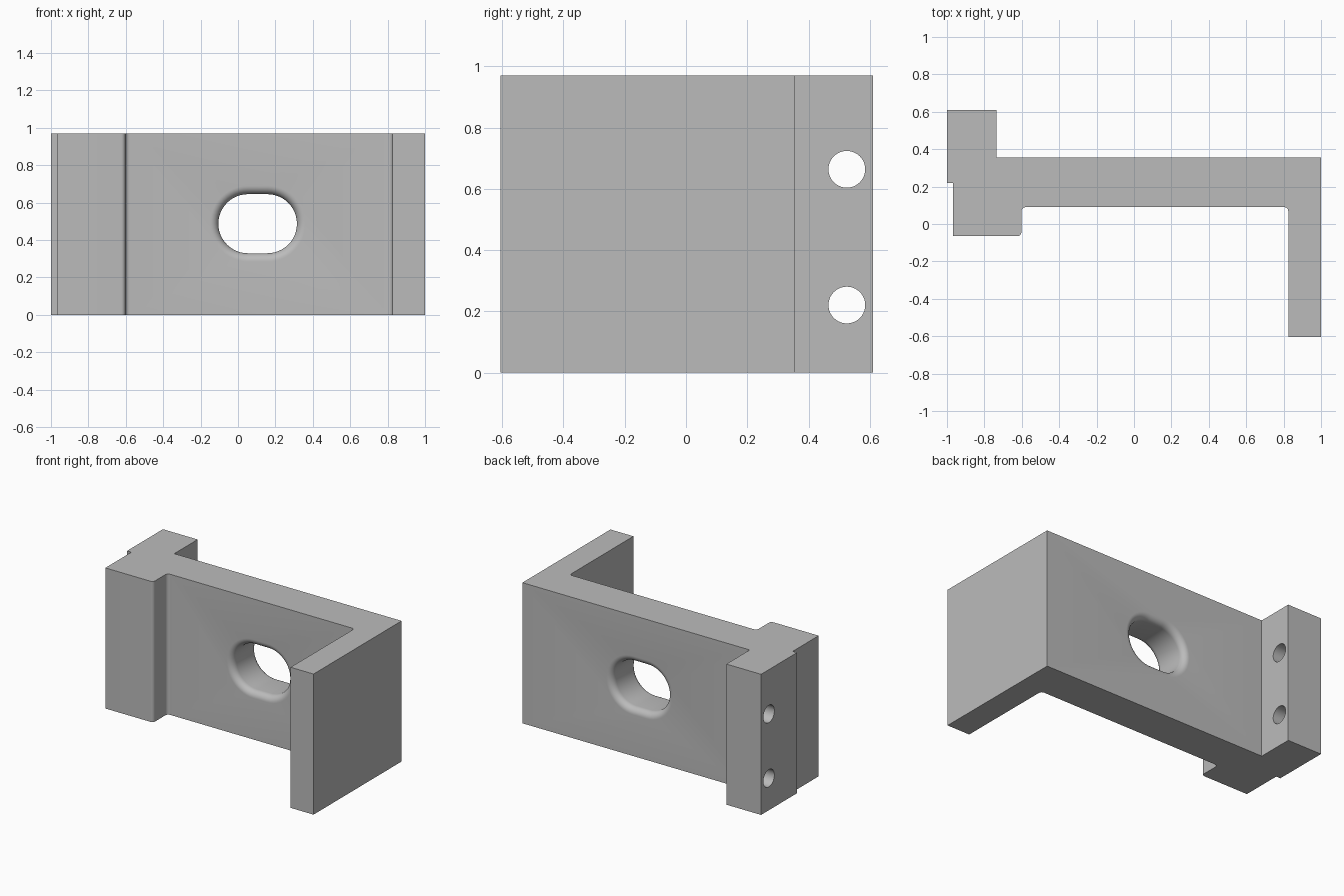
import bpy, bmesh, math
from mathutils import Vector

cube = bpy.data.objects.get("Cube")
if cube:
    bpy.data.objects.remove(cube)

HEIGHT = 0.97
WEB_FRONT, WEB_BACK = 0.09, 0.355

grey = bpy.data.materials.new("machined_grey")
grey.use_nodes = True
COLOUR = (0.5, 0.5, 0.5, 1)
grey.diffuse_color = COLOUR
grey.node_tree.nodes["Principled BSDF"].inputs["Base Color"].default_value = COLOUR


def add_object(name, bm):
    bmesh.ops.recalc_face_normals(bm, faces=bm.faces)
    mesh = bpy.data.meshes.new(name)
    bm.to_mesh(mesh)
    bm.free()
    mesh.materials.append(grey)
    obj = bpy.data.objects.new(name, mesh)
    bpy.context.collection.objects.link(obj)
    return obj


def loft(name, rings):
    """Skin a list of closed rings and cap both ends."""
    bm = bmesh.new()
    loops = [[bm.verts.new(p) for p in ring] for ring in rings]
    n = len(loops[0])
    for a, b in zip(loops, loops[1:]):
        for i in range(n):
            j = (i + 1) % n
            bm.faces.new((a[i], a[j], b[j], b[i]))
    bm.faces.new(loops[0])
    bm.faces.new(loops[-1])
    return add_object(name, bm)


def rounded(corners, steps=6):
    """Replace each (x, y, radius) right-angle corner by an arc."""
    out = []
    for i, (x, y, r) in enumerate(corners):
        p = Vector((x, y))
        if not r:
            out.append(p)
            continue
        u = (Vector(corners[i - 1][:2]) - p).normalized()
        v = (Vector(corners[(i + 1) % len(corners)][:2]) - p).normalized()
        centre = p + (u + v) * r
        for k in range(steps + 1):
            t = math.pi / 2 * k / steps
            out.append(centre - v * r * math.cos(t) - u * r * math.sin(t))
    return out


def slot_ring(y, radius, steps=24):
    """Stadium outline in the xz plane."""
    ring = []
    for side in (1, -1):
        for k in range(steps + 1):
            t = -math.pi / 2 + math.pi * k / steps
            ring.append((0.105 + side * (0.052 + radius * math.cos(t)), y,
                         0.487 + side * radius * math.sin(t)))
    return ring


# Bracket body: constant section with small fillets on the front steps
R = 0.022
section = rounded([
    (-1, 0.61, 0), (-0.735, 0.61, 0), (-0.735, WEB_BACK, 0), (1, WEB_BACK, 0),
    (1, -0.605, 0), (0.825, -0.605, 0), (0.825, WEB_FRONT, R),
    (-0.602, WEB_FRONT, R), (-0.602, -0.065, R), (-0.967, -0.065, 0),
    (-0.967, 0.218, 0), (-1, 0.218, 0)])
body = loft("bracket_body", [[(p.x, p.y, z) for p in section] for z in (0, HEIGHT)])

# Slot cutter: flares out at both faces to leave rounded rims
SLOT_R, RIM = 0.158, 0.045
arc = [math.pi / 2 * k / 8 for k in range(9)]
front = [(WEB_FRONT + RIM * (1 - math.cos(a)), SLOT_R + RIM * (1 - math.sin(a))) for a in arc]
back = [(WEB_FRONT + WEB_BACK - y, r) for y, r in reversed(front)]
ends = [(WEB_FRONT - 0.1, SLOT_R + RIM)], [(WEB_BACK + 0.1, SLOT_R + RIM)]
cutters = [loft("slot_cutter", [slot_ring(y, r) for y, r in ends[0] + front + back + ends[1]])]

# Pin hole cutters through the rear flange
for z in (0.221, 0.664):
    circle = [(0.525 + 0.06 * math.cos(t), z + 0.06 * math.sin(t))
              for t in (2 * math.pi * k / 40 for k in range(40))]
    cutters.append(loft("pin_hole_cutter", [[(x, y, h) for y, h in circle] for x in (-1.1, -0.6)]))

bpy.ops.object.select_all(action='DESELECT')
bpy.context.view_layer.objects.active = body
body.select_set(True)
for cutter in cutters:
    cutter.hide_render = True
    mod = body.modifiers.new("cut", 'BOOLEAN')
    mod.operation = 'DIFFERENCE'
    mod.solver = 'EXACT'
    mod.object = cutter
    bpy.ops.object.modifier_apply(modifier=mod.name)
    bpy.data.objects.remove(cutter)

bpy.ops.object.shade_smooth_by_angle(angle=math.radians(30))
